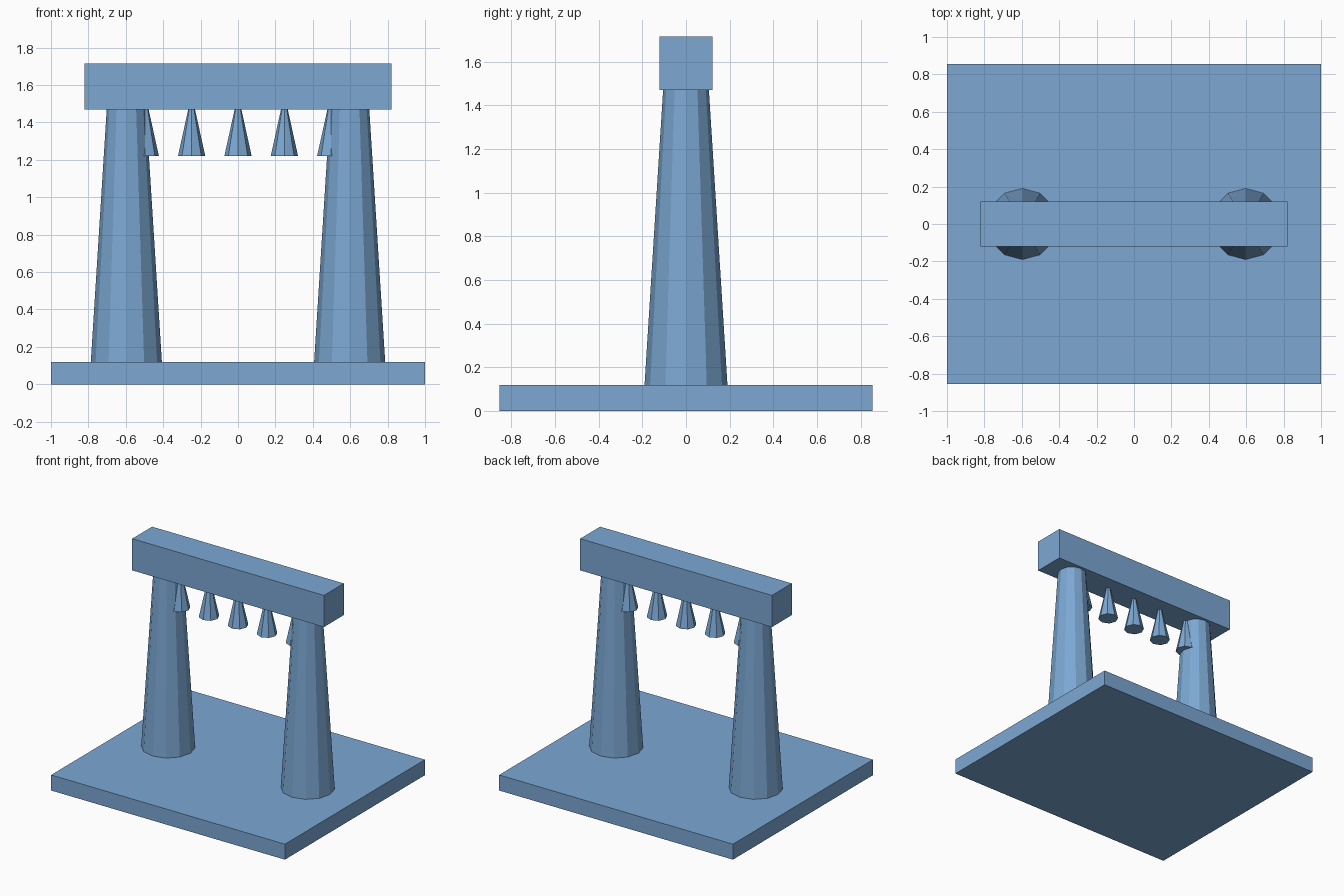
import bpy

if "Cube" in bpy.data.objects:
    bpy.data.objects.remove(bpy.data.objects["Cube"])

blue = bpy.data.materials.new("soft blue")
blue.diffuse_color = (0.20, 0.39, 0.65, 1)
blue.use_nodes = True
blue.node_tree.nodes["Principled BSDF"].inputs["Base Color"].default_value = blue.diffuse_color


def finish(name):
    ob = bpy.context.object
    ob.name = name
    ob.data.materials.append(blue)
    return ob


def box(name, size, z0):
    """Box centred on the origin, standing on z0."""
    bpy.ops.mesh.primitive_cube_add(size=1, location=(0, 0, z0 + size[2] / 2))
    ob = finish(name)
    ob.scale = size
    bpy.ops.object.transform_apply(location=False, rotation=False, scale=True)


def taper(name, x, sides, r_low, r_high, z0, z1):
    """Flat-sided tapering shaft between two heights."""
    bpy.ops.mesh.primitive_cone_add(vertices=sides, radius1=r_low, radius2=r_high,
                                    depth=z1 - z0, location=(x, 0, (z0 + z1) / 2))
    finish(name)


# floor slab and lintel
box("base_slab", (2.0, 1.71, 0.12), 0)
box("top_beam", (1.64, 0.243, 0.245), 1.47)

# tapering columns
for side, x in (("left", -0.597), ("right", 0.597)):
    taper(side + "_column", x, 12, 0.19, 0.105, 0.12, 1.47)

# row of hanging cones under the beam
for i in range(5):
    taper(f"hanging_cone_{i + 1}", (i - 2) * 0.248, 8, 0.073, 0.018, 1.22, 1.47)
